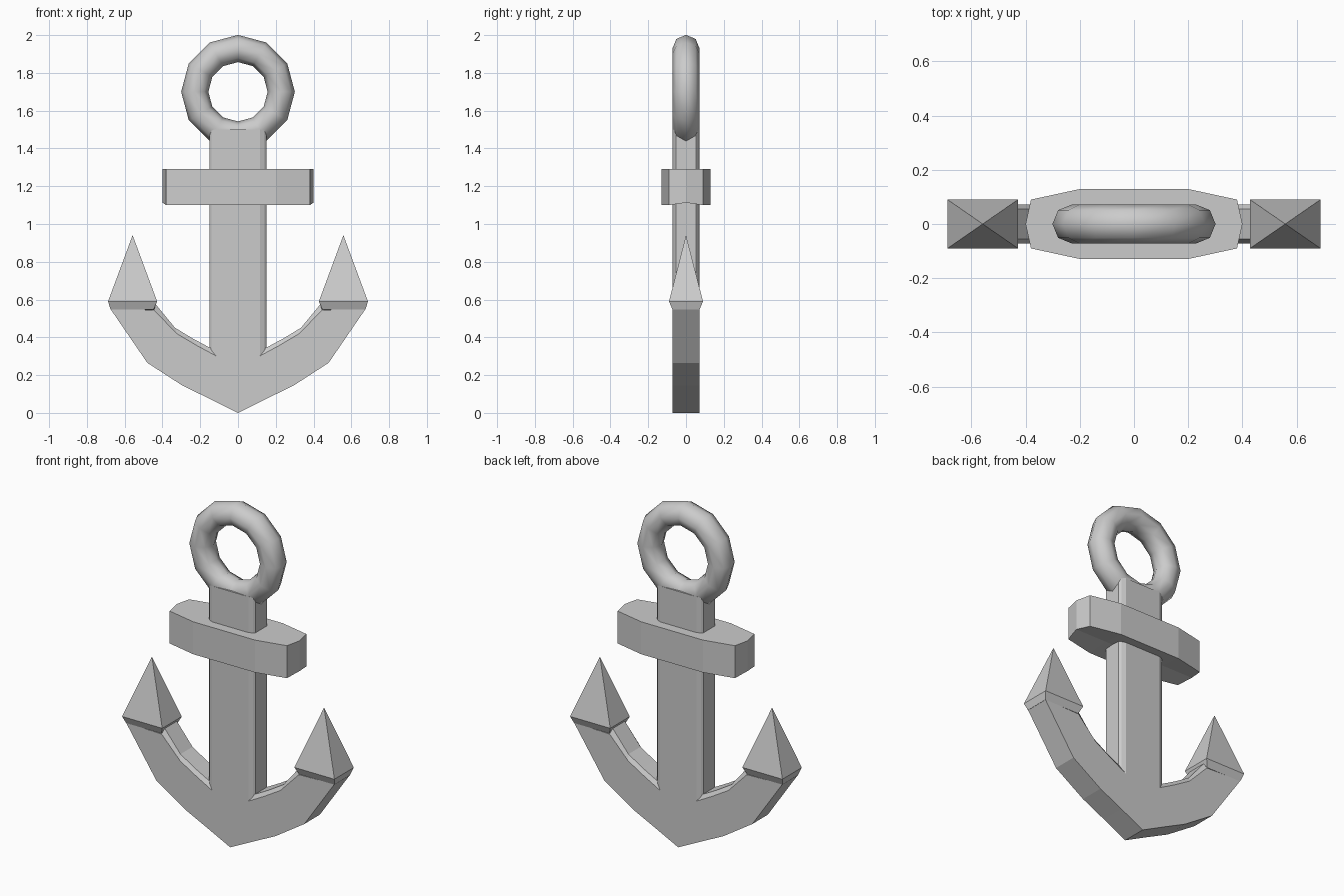
import bpy, bmesh, math

if "Cube" in bpy.data.objects:
    bpy.data.objects.remove(bpy.data.objects["Cube"])


def loft(name, sections, mirror=False, cap_start=True):
    """Skin a list of equal-length point loops; optionally mirror across x = 0."""
    bm = bmesh.new()
    loops = [[bm.verts.new(p) for p in s] for s in sections]
    n = len(loops[0])
    for a, b in zip(loops, loops[1:]):
        for i in range(n):
            j = (i + 1) % n
            bm.faces.new((a[i], a[j], b[j], b[i]))
    if cap_start:
        bm.faces.new(loops[0])
    bm.faces.new(loops[-1])
    bmesh.ops.remove_doubles(bm, verts=bm.verts, dist=0.0005)
    bmesh.ops.recalc_face_normals(bm, faces=bm.faces)
    if not cap_start:
        # open start: make sure the bottom faces look down
        low = min(bm.faces, key=lambda f: f.calc_center_median().z)
        if low.normal.z > 0:
            bmesh.ops.reverse_faces(bm, faces=bm.faces)
    me = bpy.data.meshes.new(name)
    bm.to_mesh(me)
    bm.free()
    ob = bpy.data.objects.new(name, me)
    bpy.context.collection.objects.link(ob)
    if mirror:
        ob.modifiers.new("Mirror", 'MIRROR')
    return ob


# ring
bpy.ops.mesh.primitive_torus_add(major_segments=12, minor_segments=8,
                                 major_radius=0.229, minor_radius=0.072,
                                 location=(0, 0, 1.7),
                                 rotation=(math.pi / 2, 0, 0))
ring = bpy.context.object
ring.name = "ring"
bpy.ops.object.shade_smooth()

# shank: flat bar with chamfered corners
quarter = [(0.117, 0.072), (0.14, 0.062), (0.15, 0.052)]
outline = (quarter + [(x, -y) for x, y in reversed(quarter)]
           + [(-x, -y) for x, y in quarter]
           + [(-x, y) for x, y in reversed(quarter)])
loft("shank", [[(x, y, z) for x, y in outline] for z in (0.302, 1.5)])

# stock: crossbar tapering to a blunt point at each end
stock = []
for x, y in [(-0.4, 0), (-0.38, 0.09), (-0.2, 0.129),
             (0.2, 0.129), (0.38, 0.09), (0.4, 0)]:
    low = 1.113 if y == 0 else 1.1
    stock.append([(x, -y, low), (x, -y, 1.29), (x, y, 1.29),
                  (x, y, low), (x, 0, 1.113)])
loft("stock", stock)

# arms: each station is outer edge, face inner edge, chamfered inner edge
T, B = 0.072, 0.056
stations = [
    ((0, 0), (0, 0.302), (0, 0.345)),
    ((0.149, 0.074), (0.117, 0.302), (0.149, 0.345)),
    ((0.293, 0.144), (0.215, 0.355), (0.24, 0.394)),
    ((0.48, 0.265), (0.325, 0.42), (0.334, 0.451)),
    ((0.675, 0.55), (0.445, 0.545), (0.436, 0.575)),
]
arms = []
for o, f, c in stations:
    half = [(o, T), (f, T), (c, B)]
    arms.append([(p[0], -y, p[1]) for p, y in half]
                + [(p[0], y, p[1]) for p, y in reversed(half)])
loft("arms", arms, mirror=True, cap_start=False)

# flukes: pyramid tips with a flared base
flukes = []
for x0, x1, y, z in [(0.447, 0.675, T, 0.548), (0.428, 0.688, 0.09, 0.59),
                     (0.5577, 0.5583, 0.0003, 0.94)]:
    flukes.append([(x0, -y, z), (x1, -y, z), (x1, y, z), (x0, y, z)])
loft("flukes", flukes, mirror=True)
